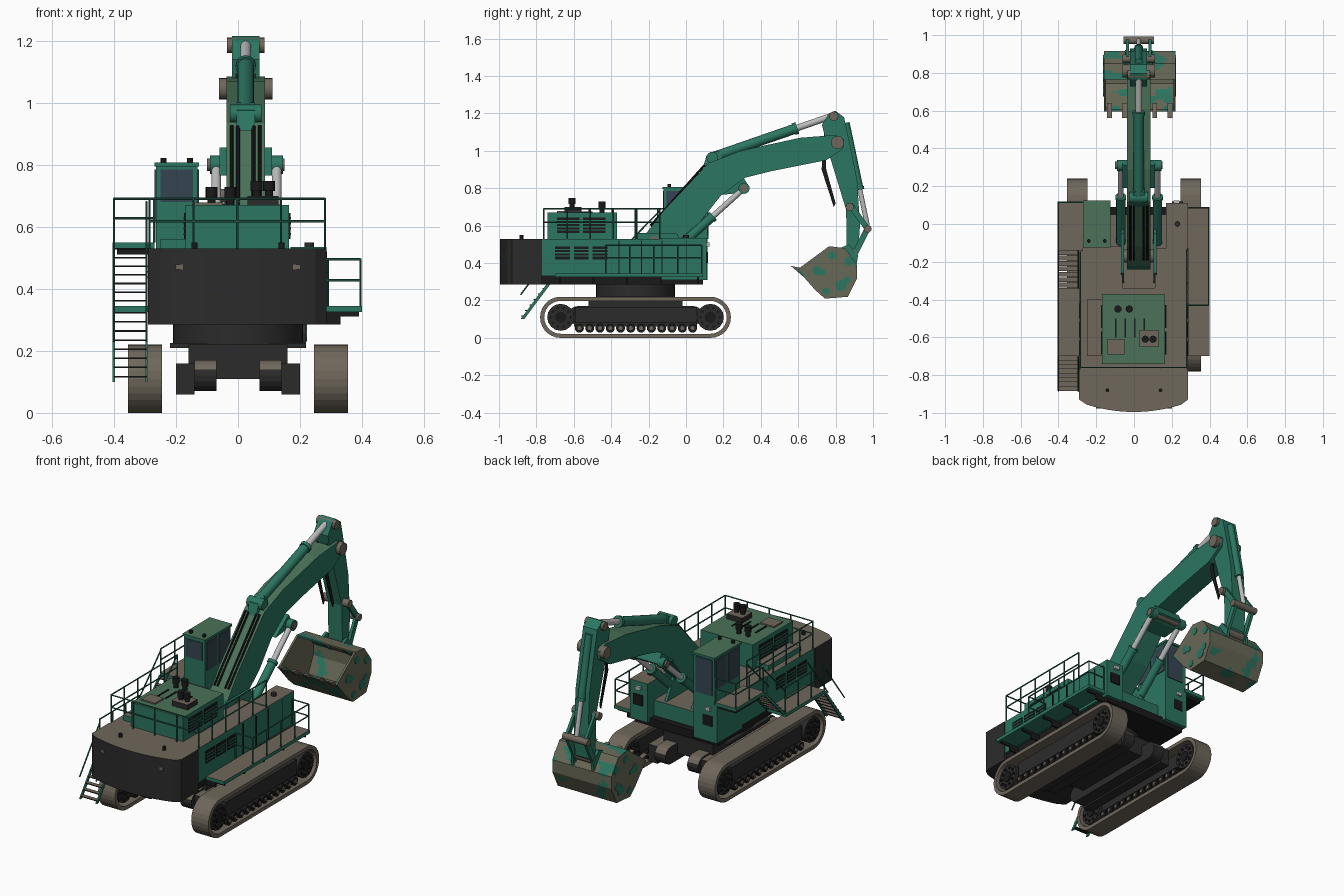
import bpy, bmesh, math
from mathutils import Vector, Matrix, noise

if "Cube" in bpy.data.objects:
    bpy.data.objects.remove(bpy.data.objects["Cube"])


def material(name, *rgb):
    mat = bpy.data.materials.new(name)
    mat.use_nodes = True
    mat.diffuse_color = (*rgb, 1)
    mat.node_tree.nodes["Principled BSDF"].inputs["Base Color"].default_value = (*rgb, 1)
    return mat


green = material("machine green", .025, .18, .12)
dusty = material("dusty green", .07, .17, .1)
brown = material("dusty brown", .16, .135, .105)
dark = material("dark grey", .024, .024, .025)
black = material("black", .01, .01, .011)
chrome = material("chrome", .5, .5, .5)
glass = material("tinted glass", .035, .06, .085)
taupe = material("bucket taupe", .14, .14, .095)
rail_green = material("rail green", .02, .12, .08)


class Part:
    """One object gathered from simple solids."""

    def __init__(self, name):
        self.name, self.bm, self.mats = name, bmesh.new(), []

    def paint(self, faces, mat, top=None):
        bmesh.ops.recalc_face_normals(self.bm, faces=faces)
        for face in faces:
            chosen = top if top and face.normal.z > .55 else mat
            if chosen not in self.mats:
                self.mats.append(chosen)
            face.material_index = self.mats.index(chosen)

    def prism(self, points, a, b, mat, top=None, upright=False):
        """Extrude (y, z) points along x, or (x, y) points along z."""
        place = (lambda p, t: (*p, t)) if upright else (lambda p, t: (t, *p))
        low, high = ([self.bm.verts.new(place(p, t)) for p in points] for t in (a, b))
        faces = [self.bm.faces.new(low), self.bm.faces.new(high)]
        for i in range(len(points)):
            faces.append(self.bm.faces.new((low[i - 1], low[i], high[i], high[i - 1])))
        self.paint(faces, mat, top)
        return faces

    def box(self, x, y, z, mat, top=None):
        outline = [(y[0], z[0]), (y[1], z[0]), (y[1], z[1]), (y[0], z[1])]
        self.prism(outline, x[0], x[1], mat, top)

    def rod(self, start, end, radius, mat, sides=16):
        start, end = Vector(start), Vector(end)
        axis = end - start
        matrix = Matrix.Translation((start + end) / 2) @ axis.to_track_quat("Z", "Y").to_matrix().to_4x4()
        made = bmesh.ops.create_cone(self.bm, cap_ends=True, segments=sides, radius1=radius,
                                     radius2=radius, depth=axis.length, matrix=matrix)
        faces = list({f for v in made["verts"] for f in v.link_faces})
        self.paint(faces, mat)
        for face in faces:
            face.smooth = sides > 8 and len(face.verts) == 4

    def pin(self, y, z, x, radius, mat=brown):
        self.rod((x[0], y, z), (x[1], y, z), radius, mat)

    def ram(self, start, end, share, radius):
        """Hydraulic cylinder: barrel, collar and bright rod."""
        start, end = Vector(start), Vector(end)
        middle = start.lerp(end, share)
        self.rod(start, middle, radius, green)
        self.rod(middle - (end - start) * .03, middle, radius * 1.2, green)
        self.rod(middle, end, radius * .65, chrome)

    def rail(self, path, base, height=.15):
        """Handrail with two bars and evenly spaced posts."""
        for (ax, ay), (bx, by) in zip(path, path[1:]):
            for level in (.55, 1):
                z = base + height * level
                self.rod((ax, ay, z), (bx, by, z), .004, rail_green, 6)
            count = max(1, round(math.hypot(bx - ax, by - ay) / .13))
            for i in range(count + 1):
                x, y = ax + (bx - ax) * i / count, ay + (by - ay) * i / count
                self.rod((x, y, base), (x, y, base + height), .004, rail_green, 6)

    def grille(self, x, y, z, bars=4):
        """Dark vent plate with slats, on a wall facing along x."""
        self.box((x - .004, x + .004), y, z, black)
        for i in range(1, bars):
            level = z[0] + (z[1] - z[0]) * i / bars
            self.box((x - .006, x + .006), y, (level - .003, level + .003), green)

    def finish(self):
        mesh = bpy.data.meshes.new(self.name)
        self.bm.to_mesh(mesh)
        self.bm.free()
        for mat in self.mats:
            mesh.materials.append(mat)
        bpy.context.collection.objects.link(bpy.data.objects.new(self.name, mesh))


def capsule(rear, front, z, radius, steps=14):
    arc = [math.pi * i / steps for i in range(steps + 1)]
    return ([(front + radius * math.sin(a), z - radius * math.cos(a)) for a in arc]
            + [(rear - radius * math.sin(a), z + radius * math.cos(a)) for a in arc])


# Crawler tracks with wheels, rollers and frames
for side, name in ((-1, "right_track"), (1, "left_track")):
    track = Part(name)
    x = (side * .245, side * .355)
    outer, inner = capsule(-.67, .13, .11, .11), capsule(-.67, .13, .11, .088)
    for i in range(len(outer)):
        track.prism([outer[i - 1], outer[i], inner[i], inner[i - 1]], *x, brown)
    wide, narrow = (side * .255, side * .345), (side * .25, side * .352)
    for y in (-.67, .13):
        track.pin(y, .11, wide, .072, dark)
        track.pin(y, .11, narrow, .03, black)
        for i in range(10):
            a = i * math.tau / 10
            track.pin(y + .052 * math.cos(a), .11 + .052 * math.sin(a), narrow, .008, black)
    track.box((side * .265, side * .335), (-.59, .06), (.08, .165), dark)
    for i in range(12):
        track.pin(-.57 + i * .055, .052, wide, .024, black)
        track.pin(-.57 + i * .055, .052, narrow, .011, brown)
    track.finish()

# Undercarriage between the tracks
base = Part("undercarriage")
base.box((-.16, .16), (-.52, -.02), (.11, .22), dark)
base.box((-.22, .22), (-.46, -.08), (.21, .225), dark)
base.rod((0, -.27, .22), (0, -.27, .3), .21, dark, 40)
for s in (-1, 1):
    base.box((s * .14, s * .2), (-.6, .06), (.06, .16), dark, brown)
    base.prism(capsule(-.58, .04, .12, .05, 8), s * .07, s * .14, dark, brown)
base.finish()

# Main house body, split at the front by the boom slot
body = Part("house_body")
body.box((-.285, .28), (-.77, -.34), (.33, .53), green, brown)
body.box((-.27, .27), (-.77, .09), (.285, .33), black)
body.box((.11, .28), (-.34, -.13), (.33, .53), green, brown)
body.box((.17, .285), (-.13, .11), (.31, .535), green, brown)
body.box((-.28, -.06), (-.34, -.12), (.33, .53), green, brown)
body.box((-.28, -.13), (-.12, .115), (.31, .53), green, brown)
body.box((-.13, .17), (-.34, .05), (.33, .42), green, brown)
for x in (-.06, .11):
    body.prism([(-.32, .4), (.04, .4), (-.05, .56), (-.26, .56)], x - .008, x + .008, green)
for x in (-.285, .282):
    for y in (-.7, -.6, -.5):
        body.grille(x, (y, y + .08), (.42, .49))
for y in (-.36, -.24, -.13, .0):
    body.box((.28, .287), (y, y + .004), (.34, .52), black)
for x in (-.25, .2):
    body.box((x, x + .06), (.11, .118), (.4, .46), black)
    body.box((x + .01, x + .04), (.11, .125), (.49, .51), chrome)
body.rod((.23, 0, .53), (.23, 0, .55), .015, dark)
body.finish()

# Counterweight with a curved back
weight = Part("counterweight")
curve = [(.285 * t / 8, -.995 + .05 * (t / 8) ** 2) for t in range(-8, 9)]
weight.prism([(-.29, -.77), (-.29, -.93)] + curve[1:-1] + [(.285, -.93), (.285, -.77)],
             .285, .53, dark, brown, upright=True)
for x in (-.19, .19):
    weight.box((x - .012, x + .012), (-.978, -.972), (.462, .478), brown)
    weight.rod((x * .74, -.88, .53), (x * .74, -.88, .55), .01, black)
weight.finish()

# Engine house, exhausts and roof plates
engine = Part("engine_house")
engine.box((-.17, .165), (-.74, -.37), (.53, .67), green, dusty)
engine.box((-.25, -.17), (-.7, -.4), (.53, .56), green, brown)
for x in (-.17, .165):
    for y in (-.69, -.55):
        engine.grille(x, (y, y + .12), (.56, .645), 5)
engine.box((-.14, -.05), (-.69, -.61), (.67, .678), brown)
engine.box((.03, .13), (-.65, -.56), (.67, .7), dark, brown)
for i in range(4):
    engine.box((-.1 + i * .05, -.093 + i * .05), (-.6, -.5), (.67, .675), black)
for x, y, z in ((-.085, -.45, .66), (-.025, -.45, .66), (.06, -.61, .68), (.1, -.61, .68)):
    engine.rod((x, y, z), (x, y, z + .06), .013, black)
    engine.rod((x, y, z + .035), (x, y, z + .068), .019, black)
engine.finish()

# Operator cab with windows on every side
cab = Part("cab")
cab.box((-.265, -.13), (-.12, .115), (.53, .795), green)
cab.box((-.27, -.125), (-.125, .125), (.795, .808), green, dusty)
for y in (-.12, .115):
    cab.box((-.25, -.145), (y - .004, y + .004), (.58 if y > 0 else .68, .785), glass)
for x in (-.265, -.13):
    for y in (-.105, .01):
        cab.box((x - .004, x + .004), (y, y + .095), (.62, .785), glass)
for x in (-.24, -.155):
    cab.rod((x, -.09, .8), (x, -.09, .822), .01, black)
cab.finish()

# Walkways, brackets and stairs
deck = Part("walkways")
deck.box((.285, .4), (-.7, .09), (.325, .345), green, brown)
deck.box((-.405, -.285), (-.7, -.34), (.325, .345), green, brown)
deck.box((-.405, -.27), (-.14, .12), (.53, .55), green, brown)
for y in (-.68, -.5, -.32, -.14, .06):
    deck.prism([(.28, y), (.39, y), (.39, y + .01), (.28, y + .01)], .31, .325, black, upright=True)
    deck.box((.27, .33), (y, y + .01), (.285, .325), black)
deck.box((-.39, -.28), (-.12, .1), (.51, .53), black)
for (y0, z0), (y1, z1), count in (((-.885, .1), (-.7, .335), 8), ((-.34, .345), (-.14, .54), 7)):
    for x in (-.4, -.295):
        deck.prism([(y0, z0), (y0 + .02, z0), (y1 + .01, z1), (y1 - .01, z1)], x - .004, x + .004, green)
        deck.rod((x, y0, z0 + .13), (x, y1, z1 + .14), .004, rail_green, 6)
    for i in range(count):
        t = (i + .5) / count
        y, z = y0 + (y1 - y0) * t, z0 + (z1 - z0) * t
        deck.box((-.4, -.295), (y - .01, y + .015), (z, z + .005), black, brown)
deck.finish()

rails = Part("handrails")
rails.rail([(.285, -.43), (.395, -.43), (.395, .085), (.29, .085)], .345)
rails.rail([(-.4, -.7), (-.4, -.34)], .345)
rails.rail([(-.4, -.14), (-.4, .115), (-.27, .115)], .55, .14)
rails.rail([(.28, -.14), (.28, -.76), (-.285, -.76), (-.285, -.15)], .53, .16)
rails.finish()

# Boom
mid = .025
boom = Part("boom")
boom.prism([(-.24, .48), (-.22, .55), (-.12, .68), (.12, .935), (.29, 1), (.61, 1.07), (.8, 1.085),
            (.845, 1.06), (.84, 1.01), (.75, .95), (.45, .89), (.31, .855), (.19, .765),
            (.075, .62), (-.1, .47)], mid - .062, mid + .062, green, dusty)
boom.prism([(.09, .91), (.2, .96), (.17, 1), (.11, .975)], mid - .03, mid + .03, green)
boom.prism([(.19, .765), (.31, .855), (.34, .8), (.29, .775)], -.06, .11, green)
boom.pin(.81, 1.045, (-.062, .112), .035)
boom.pin(.31, .8, (-.1, .15), .02)
boom.pin(-.17, .51, (-.07, .12), .035)
for x in (-.02, .0, .05, .07):
    boom.rod((x, -.19, .6), (x, .1, .925), .006, black, 8)
boom.finish()

# Boom and stick hydraulics
rams = Part("hydraulic_cylinders")
for x in (-.07, .125):
    rams.ram((x, -.1, .43), (x, .31, .8), .6, .024)
    rams.pin(.31, .8, (x - .02, x + .02), .03, green)
rams.ram((mid, .14, .965), (mid, .79, 1.19), .7, .027)
rams.ram((mid, .855, 1.15), (mid, .97, .6), .65, .02)
rams.pin(.14, .965, (-.025, .075), .03, green)
rams.finish()

# Stick and bucket linkage
stick = Part("stick")
stick.prism([(.797, 1.215), (.845, 1.18), (.88, 1.02), (.915, .845), (.93, .6), (.92, .46), (.885, .42),
             (.86, .46), (.856, .685), (.76, 1), (.727, 1.14), (.765, 1.2)], -.02, .07, green)
for x in (-.035, .085):
    stick.prism([(.86, .71), (.89, .72), (.985, .59), (.965, .565)], x - .008, x + .008, green)
    stick.prism([(.96, .6), (.985, .58), (.9, .41), (.875, .43)], x - .008, x + .008, green)
    stick.prism([(.74, 1.13), (.725, .9), (.79, .7), (.8, .72), (.75, .9)], x * .5 + .01, x * .5 + .016, black)
stick.pin(.875, .7, (-.06, .11), .022)
stick.pin(.972, .583, (-.055, .105), .02)
stick.pin(.885, .45, (-.045, .095), .028)
stick.pin(.79, 1.185, (-.035, .085), .025)
stick.finish()

# Bucket: patterned shell, cheeks and teeth
bucket = Part("bucket")
corners = [Vector(p) for p in ((.595, .365), (.69, .257), (.743, .21), (.866, .22), (.915, .32),
                               (.915, .39), (.85, .48), (.765, .49))]
shell = [a.lerp(b, i / 5) for a, b in zip(corners, corners[1:]) for i in range(5)] + [corners[-1]]
centre = Vector((.76, .37))
lining = [centre + (p - centre) * .93 for p in shell]
left, right, slices = -.16, .22, 18
for i in range(slices):
    ends = [left + (right - left) * (i + k) / slices for k in (0, 1)]
    for j in range(len(shell) - 1):
        spot = Vector((ends[0], *shell[j])) * 13
        patch = green if noise.noise(spot) > .22 else taupe
        bucket.prism([shell[j], shell[j + 1], lining[j + 1], lining[j]], *ends, patch)
for x, out in ((left, -1), (right, 1)):
    bucket.prism(corners, x, x - out * .012, taupe)
    for y, z, r in ((.7, .36, .025), (.73, .35, .018), (.83, .28, .03), (.86, .31, .02),
                    (.78, .44, .022), (.87, .41, .024), (.75, .25, .02)):
        bucket.pin(y, z, (x, x + out * .003), r, green)
for i in range(5):
    x = left + .03 + i * .08
    bucket.prism([(.63, .325), (.56, .385), (.61, .375), (.64, .345)], x - .013, x + .013, brown)
for x in (-.04, .09):
    bucket.prism([(.8, .47), (.87, .5), (.92, .44), (.91, .38)], x - .008, x + .008, green)
bucket.finish()
